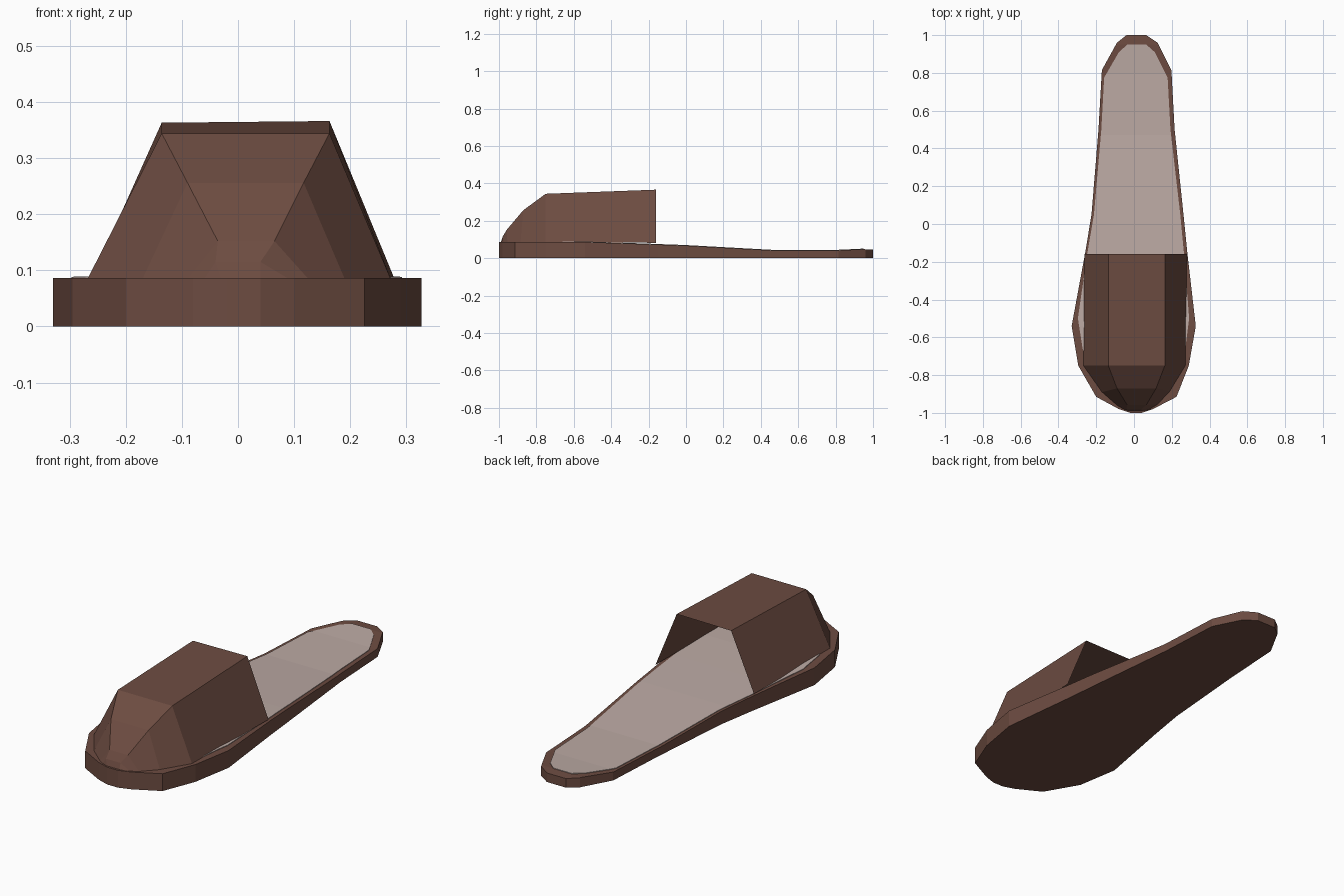
import bpy

if "Cube" in bpy.data.objects:
    bpy.data.objects.remove(bpy.data.objects["Cube"])


def material(name, rgb):
    m = bpy.data.materials.new(name)
    m.diffuse_color = (*rgb, 1)
    m.use_nodes = True
    m.node_tree.nodes["Principled BSDF"].inputs["Base Color"].default_value = m.diffuse_color
    return m


brown = material("brown leather", (0.153, 0.072, 0.053))
cream = material("pale lining", (0.503, 0.402, 0.371))


def make(name, verts, faces, mat):
    me = bpy.data.meshes.new(name)
    me.from_pydata(verts, [], faces)
    me.materials.append(mat)
    ob = bpy.data.objects.new(name, me)
    bpy.context.collection.objects.link(ob)
    return ob


def sample(table, y, col):
    """Linear interpolation of a column in a table sorted by y."""
    for a, b in zip(table, table[1:]):
        if y <= b[0]:
            t = max(0, (y - a[0]) / (b[0] - a[0]))
            return a[col] + t * (b[col] - a[col])
    return table[-1][col]


def loft(sections, closed=False, caps=False):
    """Join equal-length sections with quads."""
    n = len(sections[0])
    verts = [p for s in sections for p in s]
    faces = []
    for i in range(len(sections) - 1):
        for j in range(n if closed else n - 1):
            k = (j + 1) % n
            faces.append((i * n + j, i * n + k, (i + 1) * n + k, (i + 1) * n + j))
    if caps:
        faces.append(tuple(reversed(range(n))))
        faces.append(tuple(range(len(verts) - n, len(verts))))
    return verts, faces


# Tables: y, left x, right x / y, top height
sole_outline = [(-1, -0.02, 0.04), (-0.98, -0.08, 0.10), (-0.915, -0.20, 0.225),
                (-0.75, -0.295, 0.29), (-0.54, -0.33, 0.327), (-0.15, -0.258, 0.282),
                (0.05, -0.225, 0.262), (0.5, -0.188, 0.215), (0.815, -0.17, 0.198),
                (0.96, -0.09, 0.125), (1, -0.04, 0.065)]
lining_outline = [(-0.94, -0.05, 0.07), (-0.85, -0.17, 0.18), (-0.66, -0.272, 0.272),
                  (-0.5, -0.297, 0.292), (-0.16, -0.248, 0.265), (0.05, -0.212, 0.245),
                  (0.5, -0.173, 0.193), (0.775, -0.158, 0.178), (0.91, -0.08, 0.11),
                  (0.95, -0.035, 0.065)]
height = [(-1, 0.086), (-0.54, 0.086), (-0.3, 0.078), (0, 0.067), (0.25, 0.053),
          (0.47, 0.041), (0.8, 0.041), (0.95, 0.048), (1, 0.045)]
knots = sorted({r[0] for t in (sole_outline, lining_outline, height) for r in t})


def slab(name, outline, low, high, mat):
    rows = []
    for y in knots:
        if outline[0][0] <= y <= outline[-1][0]:
            l, r = sample(outline, y, 1), sample(outline, y, 2)
            z = sample(height, y, 1)
            b = 0 if low is None else z + low
            rows.append([(l, y, b), (r, y, b), (r, y, z + high), (l, y, z + high)])
    return make(name, *loft(rows, True, True), mat)


# Sole and thin lining following its top
slab("sole", sole_outline, None, 0, brown)
slab("insole", lining_outline, -0.002, 0.003, cream)

# Toe cover: open shell, sections run from the foot opening to the toe tip
cover = [
    [(-0.262, -0.16, 0.082), (-0.136, -0.16, 0.363), (0.163, -0.16, 0.366), (0.28, -0.16, 0.082)],
    [(-0.268, -0.75, 0.085), (-0.136, -0.75, 0.344), (0.163, -0.75, 0.344), (0.272, -0.75, 0.085)],
    [(-0.17, -0.89, 0.085), (-0.09, -0.87, 0.256), (0.117, -0.87, 0.256), (0.19, -0.885, 0.085)],
    [(-0.09, -0.96, 0.085), (-0.036, -0.958, 0.152), (0.065, -0.958, 0.152), (0.125, -0.955, 0.085)],
    [(-0.06, -0.978, 0.085), (-0.04, -0.98, 0.115), (0.04, -0.98, 0.115), (0.09, -0.976, 0.085)],
    [(-0.05, -0.985, 0.085), (-0.03, -0.99, 0.085), (0.04, -0.99, 0.085), (0.08, -0.985, 0.085)],
]
make("toe_cover", *loft(cover), brown)
